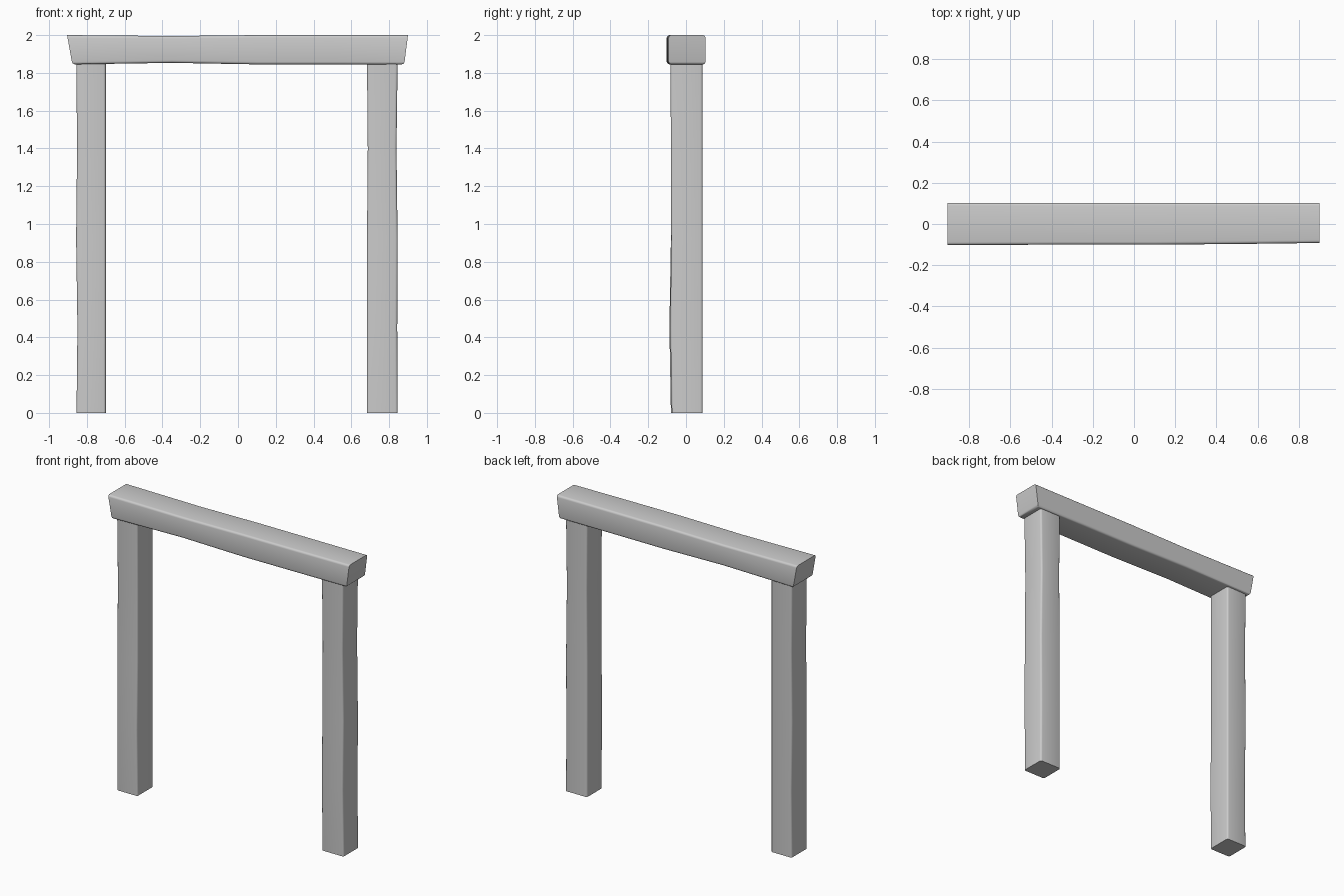
import bpy, bmesh, math
from mathutils import Vector

if "Cube" in bpy.data.objects:
    bpy.data.objects.remove(bpy.data.objects["Cube"])


def timber(name, rings, long_axis, bevel, extra=None):
    """Loft four-cornered rings into a hand-hewn timber and soften its long edges."""
    bm = bmesh.new()
    loops = [[bm.verts.new(p) for p in ring] for ring in rings]
    for a, b in zip(loops, loops[1:]):
        for i in range(4):
            j = (i + 1) % 4
            bm.faces.new((a[i], a[j], b[j], b[i]))
    bm.faces.new(loops[0])
    bm.faces.new(loops[-1])
    bmesh.ops.recalc_face_normals(bm, faces=bm.faces)
    edges = []
    for e in bm.edges:
        d = e.verts[1].co - e.verts[0].co
        along = abs(d[long_axis]) > 0.1
        if along or (extra and extra(e)):
            edges.append(e)
    bmesh.ops.bevel(bm, geom=edges, offset=bevel, segments=3, profile=0.5, affect='EDGES')
    bmesh.ops.recalc_face_normals(bm, faces=bm.faces)
    me = bpy.data.meshes.new(name)
    bm.to_mesh(me)
    bm.free()
    ob = bpy.data.objects.new(name, me)
    bpy.context.collection.objects.link(ob)
    bpy.context.view_layer.objects.active = ob
    ob.select_set(True)
    bpy.ops.object.shade_smooth_by_angle(angle=math.radians(40))
    ob.select_set(False)
    return ob


def post(name, stations):
    rings = [[Vector((x0, y0, z)), Vector((x1, y0, z)), Vector((x1, y1, z)), Vector((x0, y1, z))]
             for z, x0, x1, y0, y1 in stations]
    timber(name, rings, 2, 0.012)


# Posts: height, left, right, front, back
post("left_post", [
    (0.00, -0.855, -0.70, -0.080, 0.088),
    (0.45, -0.850, -0.70, -0.088, 0.088),
    (0.92, -0.857, -0.70, -0.080, 0.088),
    (1.40, -0.852, -0.70, -0.080, 0.088),
    (1.85, -0.856, -0.70, -0.082, 0.088)])
post("right_post", [
    (0.00, 0.683, 0.845, -0.075, 0.088),
    (0.45, 0.683, 0.843, -0.083, 0.088),
    (0.92, 0.683, 0.845, -0.078, 0.088),
    (1.40, 0.687, 0.839, -0.080, 0.088),
    (1.85, 0.683, 0.845, -0.082, 0.088)])

# Lintel: bottom x, top x, front, bottom, top; ends slope inwards below
lintel = [
    (-0.877, -0.905, -0.102, 1.845, 2.000),
    (-0.35, -0.35, -0.100, 1.853, 1.995),
    (0.10, 0.10, -0.100, 1.845, 2.000),
    (0.50, 0.50, -0.097, 1.845, 2.000),
    (0.880, 0.900, -0.092, 1.845, 2.000)]
rings = [[Vector((xb, y, zb)), Vector((xb, 0.103, zb)), Vector((xt, 0.103, zt)), Vector((xt, y, zt))]
         for xb, xt, y, zb, zt in lintel]
timber("lintel", rings, 0, 0.014,
       lambda e: all(v.co.z < 1.9 and abs(v.co.x) > 0.8 for v in e.verts))
